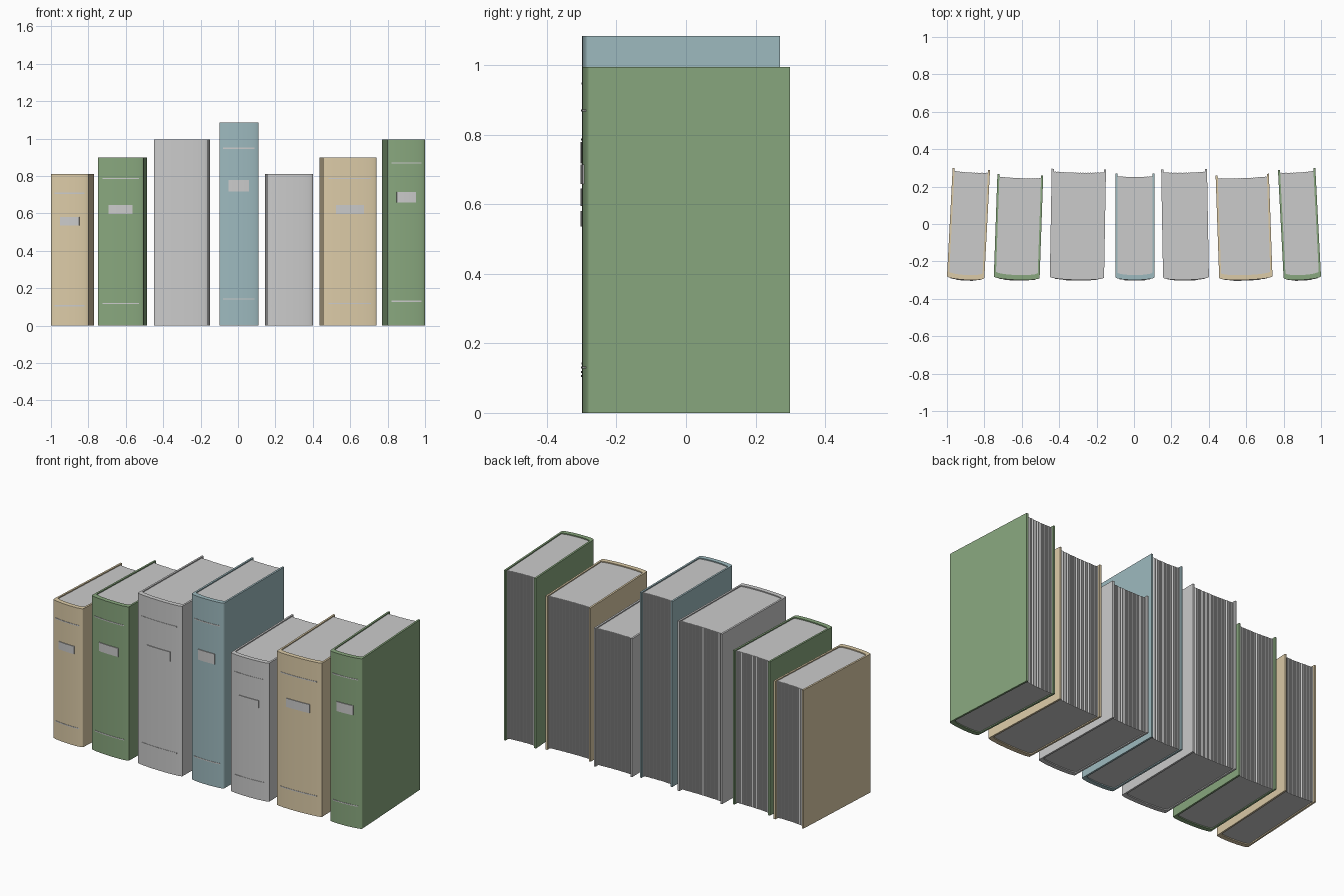
import bpy, bmesh, math

if "Cube" in bpy.data.objects:
    bpy.data.objects.remove(bpy.data.objects["Cube"])


def material(name, rgb):
    m = bpy.data.materials.new(name)
    m.diffuse_color = (*rgb, 1)
    m.use_nodes = True
    m.node_tree.nodes["Principled BSDF"].inputs["Base Color"].default_value = m.diffuse_color
    return m


GREY = material("paper_grey", (0.6, 0.6, 0.6))
TAN = material("tan_cloth", (0.72, 0.60, 0.39))
GREEN = material("green_cloth", (0.25, 0.39, 0.21))
BLUE = material("blue_cloth", (0.34, 0.49, 0.52))

SEGS = 18        # facets across the rounded spine
BOARD = 0.011    # cover board thickness
LIP = 0.006      # cover overhang past the pages


def prism(name, pts, z0, z1, mat, x, angle, smooth=True):
    """Extrude a plan outline (list of x, y) from z0 to z1."""
    bm = bmesh.new()
    face = bm.faces.new([bm.verts.new((px, py, z0)) for px, py in pts])
    top = bmesh.ops.extrude_face_region(bm, geom=[face])["geom"]
    bmesh.ops.translate(bm, vec=(0, 0, z1 - z0),
                        verts=[v for v in top if isinstance(v, bmesh.types.BMVert)])
    bmesh.ops.recalc_face_normals(bm, faces=bm.faces)
    me = bpy.data.meshes.new(name)
    bm.to_mesh(me)
    bm.free()
    me.materials.append(mat)
    if smooth:
        me.shade_smooth()
        me.set_sharp_from_angle(angle=math.radians(30))
    ob = bpy.data.objects.new(name, me)
    ob.location.x = x
    ob.rotation_euler.z = math.radians(angle)
    bpy.context.collection.objects.link(ob)
    return ob


def arc(w, span, out):
    """Points on the rounded spine, left to right, over a share of its width."""
    pts = []
    for i in range(SEGS + 1):
        u = -math.cos(math.pi * i / SEGS) * span
        pts.append((u * w / 2, -0.284 - 0.015 * math.sqrt(max(0, 1 - u * u)) - out))
    return pts


def plate(name, w, span, z0, z1, proud, x, angle):
    """Thin plate wrapped on the spine."""
    pts = arc(w, span, proud) + arc(w, span, -0.002)[::-1]
    prism(name, pts, z0, z1, GREY, x, angle)


def book(i, x, w, h, rear, angle, mat):
    tag = f"_{i}"
    # cover: two boards and rounded spine as one U-shaped outline
    wi = w - 2 * BOARD
    inner = [(px, py + 0.026) for px, py in arc(wi, 1, 0)]
    outline = ([(-w / 2, rear)] + arc(w, 1, 0) + [(w / 2, rear), (wi / 2, rear)]
               + inner[::-1] + [(-wi / 2, rear)])
    prism("cover" + tag, outline, 0, h, mat, x, angle)

    # page block: hollowed, finely ridged fore edge
    n = max(12, round(wi / 0.009))
    fore = []
    for k in range(2 * n + 1):
        u = 1 - k / n
        fore.append((u * wi / 2, rear - 0.014 - 0.004 * (1 - u * u) - 0.002 * (k % 2)))
    prism("pages" + tag, inner + fore, LIP, h - LIP, GREY, x, angle, False)

    # spine bands and title plate
    for part, z in (("lower", 0.131), ("upper", 0.874)):
        plate(f"{part}_band" + tag, w, 0.8, z * h - 0.003, z * h + 0.003, 0.002, x, angle)
    plate("title_plate" + tag, w, 0.52, 0.662 * h, 0.718 * h, 0.004, x, angle)


# x centre, width, height, rear edge, turn in degrees, cloth
BOOKS = [
    (-0.885, 0.200, 0.81, 0.294, -3, TAN),
    (-0.617, 0.245, 0.90, 0.264, -2, GREEN),
    (-0.300, 0.290, 0.995, 0.293, -1, GREY),
    (0.005, 0.210, 1.085, 0.270, 0, BLUE),
    (0.273, 0.245, 0.81, 0.293, 1, GREY),
    (0.588, 0.285, 0.90, 0.264, 2, TAN),
    (0.885, 0.200, 0.995, 0.294, 3, GREEN),
]
for i, spec in enumerate(BOOKS, 1):
    book(i, *spec)
